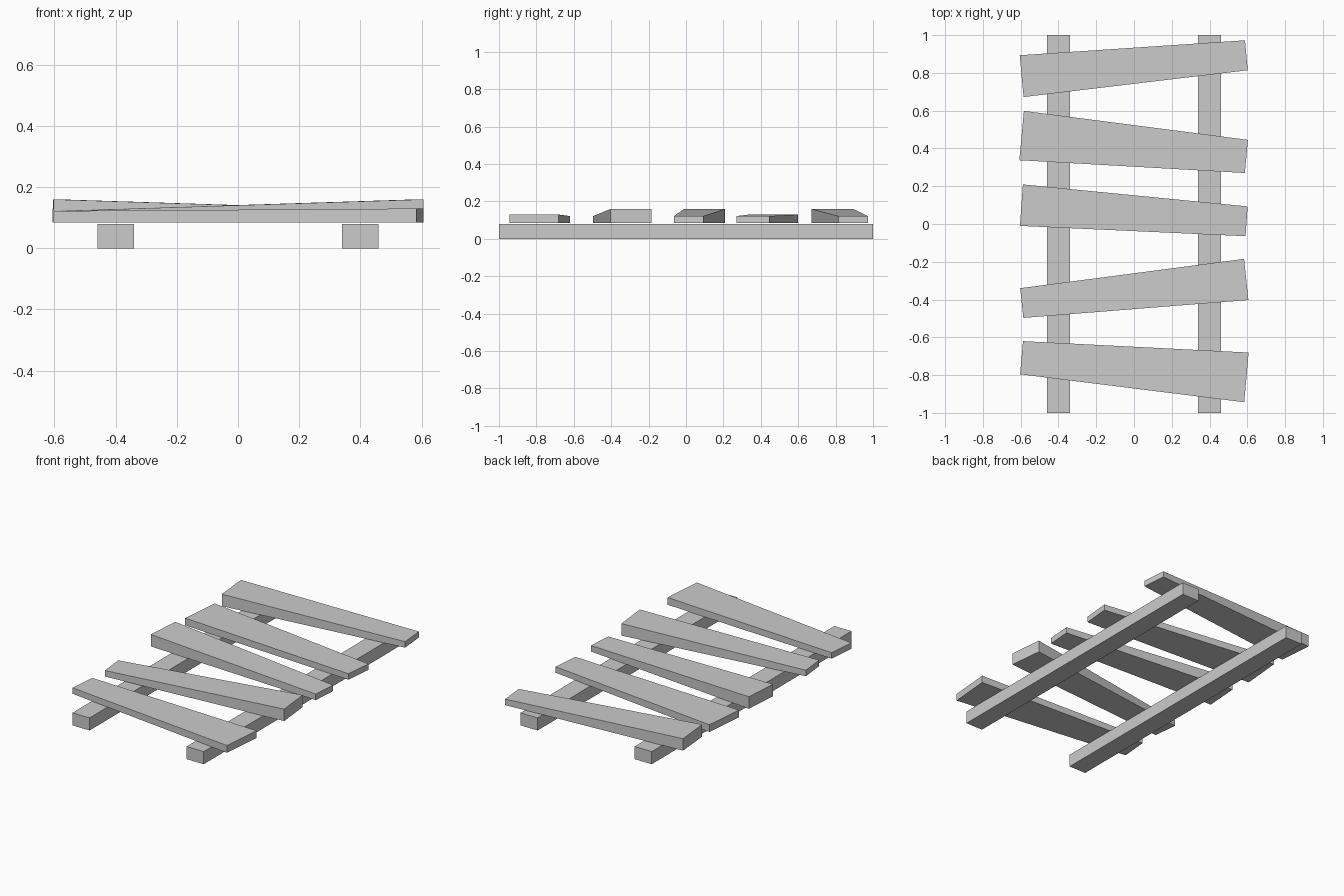
import bpy, bmesh
from math import radians

if "Cube" in bpy.data.objects:
    bpy.data.objects.remove(bpy.data.objects["Cube"])

LENGTH = 1.195   # slat length
BASE = 0.084     # underside of the slats


def box(name, ends):
    """Box along x; each end is (x, half width, bottom z, top z)."""
    bm = bmesh.new()
    rings = []
    for x, w, z0, z1 in ends:
        rings.append([bm.verts.new(p) for p in
                      ((x, -w, z0), (x, w, z0), (x, w, z1), (x, -w, z1))])
    a, b = rings
    bm.faces.new(a)
    bm.faces.new(b)
    for i in range(4):
        j = (i + 1) % 4
        bm.faces.new((a[i], a[j], b[j], b[i]))
    bmesh.ops.recalc_face_normals(bm, faces=bm.faces)
    mesh = bpy.data.meshes.new(name)
    bm.to_mesh(mesh)
    bm.free()
    obj = bpy.data.objects.new(name, mesh)
    bpy.context.collection.objects.link(obj)
    return obj


# Two long rails running front to back
for name, x in (("left_rail", -0.4), ("right_rail", 0.4)):
    rail = box(name, [(-1, 0.06, 0, 0.08), (1, 0.06, 0, 0.08)])
    rail.location.x = x
    rail.rotation_euler.z = radians(90)

# Crooked tapered slats: y, angle, left width, right width, left top, right top
slats = [
    (-0.760, -5.0, 0.176, 0.264, 0.122, 0.130),
    (-0.356, 6.0, 0.158, 0.219, 0.122, 0.160),
    (0.057, -4.1, 0.220, 0.158, 0.160, 0.122),
    (0.413, -5.3, 0.262, 0.176, 0.130, 0.122),
    (0.838, 5.3, 0.222, 0.159, 0.160, 0.122),
]
for i, (y, angle, wl, wr, tl, tr) in enumerate(slats, 1):
    slat = box(f"slat_{i}", [(-LENGTH / 2, wl / 2, BASE, tl),
                             (LENGTH / 2, wr / 2, BASE, tr)])
    slat.location.y = y
    slat.rotation_euler.z = radians(angle)
